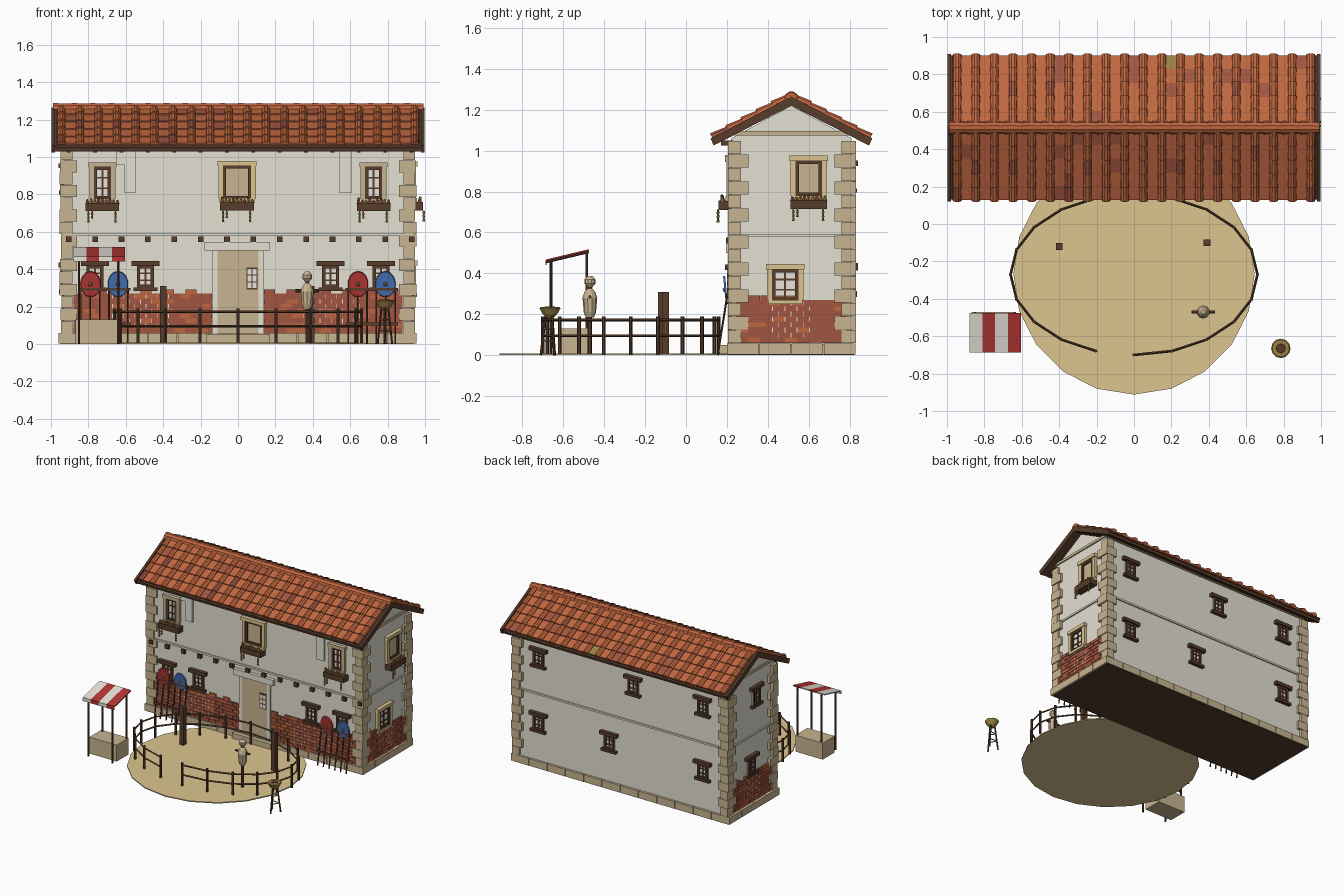
import bpy, bmesh, math, random
from mathutils import Matrix, Vector

random.seed(4)
if "Cube" in bpy.data.objects:
    bpy.data.objects.remove(bpy.data.objects["Cube"])

COLOURS = dict(plaster="E4E0D3", stone="C8B591", dark_wood="563C2B", terracotta="C0663F",
               white="F2EEE4", brick="A15540", sand="DCC58F", red="B43634",
               blue="4470B4", bronze="9C8044")


def linear(code):
    vals = [int(code[i:i + 2], 16) / 255 for i in (0, 2, 4)]
    return tuple(((v + 0.055) / 1.055) ** 2.4 for v in vals) + (1,)


MATS = {}
for name, code in COLOURS.items():
    mat = bpy.data.materials.new(name)
    mat.use_nodes = True
    mat.diffuse_color = linear(code)
    mat.node_tree.nodes["Principled BSDF"].inputs["Base Color"].default_value = linear(code)
    MATS[name] = mat


class Part:
    """Collects simple solids, placed in a local frame, into one object."""
    def __init__(self, name, frame=None):
        self.name, self.bm, self.used = name, bmesh.new(), []
        self.frame = frame or Matrix()

    def paint(self, faces, mat):
        if mat not in self.used:
            self.used.append(mat)
        for f in faces:
            f.material_index = self.used.index(mat)

    def box(self, x, y, z, mat, tilt=0):
        """x, y and z are (low, high) ranges."""
        mid = [(a + b) / 2 for a, b in (x, y, z)]
        m = Matrix.Translation(mid) @ Matrix.Rotation(tilt, 4, 'X')
        m = m @ Matrix.Diagonal([b - a for a, b in (x, y, z)] + [1])
        res = bmesh.ops.create_cube(self.bm, size=1, matrix=self.frame @ m)
        self.paint({f for v in res["verts"] for f in v.link_faces}, mat)

    def rod(self, a, b, r, mat, r2=None, sides=6, stretch=1):
        a, b = Vector(a), Vector(b)
        m = Matrix.Translation((a + b) / 2) @ (b - a).to_track_quat('Z', 'Y').to_matrix().to_4x4()
        m = m @ Matrix.Diagonal((1, stretch, 1, 1))
        res = bmesh.ops.create_cone(self.bm, cap_ends=True, segments=sides, radius1=r,
                                    radius2=r if r2 is None else r2,
                                    depth=(b - a).length, matrix=self.frame @ m)
        self.paint({f for v in res["verts"] for f in v.link_faces}, mat)

    def prism(self, ends, mat):
        """Closes two matching outlines into a solid."""
        rings = [[self.bm.verts.new(self.frame @ Vector(p)) for p in e] for e in ends]
        n = len(rings[0])
        faces = [self.bm.faces.new(rings[0]), self.bm.faces.new(rings[1])]
        for i in range(n):
            j = (i + 1) % n
            faces.append(self.bm.faces.new((rings[0][i], rings[0][j], rings[1][j], rings[1][i])))
        self.paint(faces, mat)

    def done(self):
        bmesh.ops.recalc_face_normals(self.bm, faces=self.bm.faces[:])
        mesh = bpy.data.meshes.new(self.name)
        self.bm.to_mesh(mesh)
        self.bm.free()
        for m in self.used:
            mesh.materials.append(MATS[m])
        bpy.context.collection.objects.link(bpy.data.objects.new(self.name, mesh))


# Walls
X, Y0, Y1, MID = 0.93, 0.22, 0.81, 0.515
walls = Part("walls")
outline = [(Y0, 0.03), (Y1, 0.03), (Y1, 1.06), (MID, 1.22), (Y0, 1.06)]
walls.prism([[(s * X, y, z) for y, z in outline] for s in (-1, 1)], "plaster")
walls.box((-0.94, 0.94), (0.21, 0.82), (0.578, 0.592), "plaster")
walls.box((-0.94, 0.94), (0.213, 0.817), (1.075, 1.095), "stone")
for x0, x1, z0 in ((-0.61, -0.545, 0.81), (0.54, 0.61, 0.81), (-0.65, -0.61, 0.96)):
    walls.box((x0, x1), (0.205, 0.23), (z0, 1.03), "plaster")
walls.done()

# Plinth blocks and alternating corner stones
stones = Part("plinth_and_corner_stones")
stones.box((-0.95, 0.94), (0.205, 0.825), (0, 0.004), "dark_wood")
for i in range(12):
    x = -0.96 + i * 0.16
    for j in range(4):
        y = 0.2 + j * 0.158
        if i in (0, 11) or j in (0, 3):
            stones.box((x, x + 0.155), (y, y + 0.154), (0.003, 0.058), "stone")
stones.box((-0.95, 0.945), (0.21, 0.82), (0.003, 0.055), "stone")
for i in range(15):
    wx, wy = (0.07, 0.09) if i % 2 else (0.045, 0.055)
    z = 0.06 + i * 0.066
    for s in (-1, 1):
        out = 0.95 + random.uniform(-0.006, 0.006)
        for ya, yb in ((0.205, 0.215 + wy), (0.815 - wy, 0.83)):
            stones.box(sorted((s * out, s * (0.93 - wx))), (ya, yb), (z, z + 0.064), "stone")
stones.done()


# Wall frames: local x runs along the wall, local -y points outwards
def on_wall(side, along, z):
    places = dict(front=((along, Y0), 0), back=((along, Y1), math.pi),
                  right=((X, along), math.pi / 2), left=((-X, along), -math.pi / 2))
    (x, y), angle = places[side]
    return Matrix.Translation((x, y, z)) @ Matrix.Rotation(angle, 4, 'Z')


# Exposed brick in running bond, with pale mortar joints mid-panel
def bricks(name, side, along, width):
    p = Part(name, on_wall(side, along, 0.06))
    p.box((-width / 2, width / 2), (-0.006, 0.01), (0, 0.21), "brick")
    count = round(width / 0.06)
    for row in range(9):
        for i in range(count):
            edge = i in (0, count - 1) or row == 8
            x = -width / 2 + (i + 0.5 * (row % 2)) * 0.06
            if 0 < row < 8 and abs(x) < width * 0.22:
                p.box((x - 0.0035, x + 0.0005), (-0.0115, 0.01), (row * 0.026, row * 0.026 + 0.023), "white")
            if random.random() < (0.3 if edge else 0.06):
                continue
            end = min(x + 0.057, width / 2)
            colour = random.choice(["brick"] * 3 + ["terracotta"])
            p.box((x, end), (-0.011, 0.01), (row * 0.026, row * 0.026 + 0.023), colour)
    p.done()


for label, side, along, width in (("left", "front", -0.51, 0.74), ("right", "front", 0.51, 0.74),
                                  ("right_end", "right", MID, 0.54), ("left_end", "left", MID, 0.54)):
    bricks(label + "_brickwork", side, along, width)


# Windows
def window(name, side, along, z, w, h, surround=None, pane="white", planter=False):
    p = Part(name, on_wall(side, along, z))
    a, b = w / 2, h / 2
    p.box((-a, a), (-0.006, 0.01), (-b, b), pane)
    for s in (-1, 1):
        p.box(sorted((s * a, s * (a - 0.017))), (-0.018, 0.01), (-b, b), "dark_wood")
        p.box((-a, a), (-0.018, 0.01), sorted((s * b, s * (b - 0.015))), "dark_wood")
        if surround:
            p.box(sorted((s * a, s * (a + 0.025))), (-0.022, 0.01), (-b, b), surround)
    if pane == "white":
        p.box((-0.005, 0.005), (-0.012, 0.01), (-b, b), "dark_wood")
        for k in (-1, 1):
            p.box((-a, a), (-0.012, 0.01), (k * h / 6 - 0.004, k * h / 6 + 0.004), "dark_wood")
    trim = surround or "dark_wood"
    p.box((-a - 0.03, a + 0.03), (-0.03, 0.01), (b, b + 0.026), trim)
    p.box((-a - 0.02, a + 0.02), (-0.026, 0.01), (-b - 0.02, -b), trim)
    if planter:
        p.box((-0.09, 0.09), (-0.06, 0), (-b - 0.065, -b - 0.022), "dark_wood")
        for i in range(9):
            x, up = -0.08 + i * 0.02, random.uniform(0.012, 0.028)
            p.rod((x, -0.04, -b - 0.025), (x, -0.045, -b - 0.02 + up), 0.012,
                  "brick" if i % 3 == 0 else "bronze", 0.006)
        for i, x in enumerate((-0.075, -0.055, 0.07)):
            for k in range(3 - i % 2):
                p.rod((x, -0.063, -b - 0.085 - k * 0.02), (x, -0.063, -b - 0.065 - k * 0.02), 0.008, "bronze", 0.004)
    p.done()


for s, label in ((-1, "left"), (1, "right")):
    window(label + "_upper_window", "front", s * 0.725, 0.86, 0.09, 0.17, "stone", planter=True)
    window(label + "_outer_window", "front", s * 0.765, 0.36, 0.09, 0.115)
    window(label + "_inner_window", "front", s * 0.495, 0.36, 0.09, 0.115)
    for z, level in ((0.36, "lower"), (0.87, "upper")):
        window(f"back_{level}_{label}_window", "back", s * 0.72, z, 0.09, 0.11)
window("middle_upper_window", "front", -0.005, 0.865, 0.15, 0.175, "sand", "stone", True)
window("back_upper_middle_window", "back", -0.11, 0.87, 0.09, 0.11)
window("back_lower_middle_window", "back", 0.1, 0.37, 0.09, 0.11)
window("right_end_upper_window", "right", 0.6, 0.865, 0.13, 0.17, "sand", "stone", True)
window("right_end_lower_window", "right", 0.485, 0.345, 0.13, 0.15, "sand")
window("left_end_upper_window", "left", 0.46, 0.88, 0.09, 0.12)
window("left_end_lower_window", "left", 0.52, 0.35, 0.09, 0.12)

# Door with lintel and step
door = Part("door", on_wall("front", 0, 0))
for i in range(5):
    x = -0.11 + i * 0.044
    door.box((x, x + 0.044), (-0.01, 0.01), (0.05, 0.5), "stone")
for s in (-1, 1):
    door.box(sorted((s * 0.11, s * 0.135)), (-0.014, 0.01), (0.05, 0.5), "plaster")
door.box((-0.18, 0.17), (-0.025, 0.01), (0.5, 0.545), "plaster")
door.box((-0.17, 0.17), (-0.055, 0), (0.003, 0.05), "stone")
door.box((0.045, 0.105), (-0.016, 0), (0.29, 0.41), "dark_wood")
for x in (0.051, 0.078):
    for z in (0.298, 0.335, 0.372):
        door.box((x, x + 0.021), (-0.019, 0), (z, z + 0.03), "white")
door.done()

# Projecting beam ends
beams = Part("beam_ends")
for i in range(14):
    x = -0.905 + i * 0.141
    beams.box((x - 0.015, x + 0.015), (0.195, 0.23), (0.545, 0.575), "dark_wood")
    beams.box((x - 0.01, x + 0.01), (0.17, 0.23), (1.025, 1.05), "dark_wood")
beams.done()

# Roof deck with deeper boards along the gable ends
boards = Part("roof_boards")
deck = [(0.135, 1.03), (MID, 1.222), (0.895, 1.03), (0.9, 1.05), (MID, 1.255), (0.13, 1.05)]
boards.prism([[(s * 0.985, y, z) for y, z in deck] for s in (-1, 1)], "dark_wood")
gable = [(0.135, 1.025), (MID, 1.22), (0.895, 1.025), (0.91, 1.06), (MID, 1.265), (0.12, 1.06)]
for s in (-1, 1):
    boards.prism([[(s * x, y, z) for y, z in gable] for x in (0.978, 0.997)], "dark_wood")
boards.done()


# Roof tiles: flat pans under tapered round covers, in overlapping courses
def arch(x, y, z, r):
    return [(x + r * math.cos(t * math.pi / 5), y, z + r * math.sin(t * math.pi / 5)) for t in range(6)]


SLOPE = math.atan2(0.205, 0.385)
for label, y, turn in (("front", 0.13, 0), ("back", 0.9, math.pi)):
    frame = Matrix.Translation((0, y, 1.052)) @ Matrix.Rotation(turn, 4, 'Z') @ Matrix.Rotation(SLOPE, 4, 'X')
    tiles = Part(label + "_roof_tiles", frame)
    for row in range(5):
        v = 0.008 + row * 0.084
        for col in range(20):
            x = -0.945 + col * 0.0995
            shade = "brick" if random.random() < 0.14 else "terracotta"
            if label == "back" and row == 0 and col == 7:
                shade = "bronze"
            if col < 19:
                tiles.box((x + 0.012, x + 0.088), (v, v + 0.096), (0.004, 0.016), shade, -0.08)
            shade = "brick" if random.random() < 0.06 else "terracotta"
            tiles.prism([arch(x, v - 0.004, 0.01, 0.026), arch(x, v + 0.092, 0.004, 0.022)], shade)
    tiles.done()
ridge = Part("ridge_tiles", Matrix.Translation((0, MID, 1.254)) @ Matrix.Rotation(math.pi / 2, 4, 'Z'))
for i in range(20):
    v = -0.99 + i * 0.099
    ridge.prism([arch(0, -v, 0, 0.036), arch(0, -v - 0.102, 0, 0.032)], "terracotta")
ridge.done()

# Sand ring and curved fence with a gap at the front
arena = Part("sand_ring")
arena.rod((0, -0.267, 0.001), (0, -0.267, 0.009), 0.645, "sand", sides=20)
arena.done()
fence = Part("ring_fence")
spots = [(0.66 * math.cos(a), -0.27 + 0.43 * math.sin(a))
         for a in (math.radians(-90 + 18 * i) for i in range(20))]
for i, (x, y) in enumerate(spots):
    fence.rod((x, y, 0.004), (x, y, 0.19), 0.009, "dark_wood")
    if i < 19:
        for z in (0.095, 0.172):
            fence.rod((x, y, z), (*spots[i + 1], z), 0.007, "dark_wood", sides=4)
for x, y in ((-0.4, -0.12), (0.39, -0.1)):
    fence.box((x - 0.018, x + 0.018), (y - 0.018, y + 0.018), (0.004, 0.31), "dark_wood")
fence.done()


# Turned shapes: stacked tapering rings
def turned(p, x, y, rings, mat, sides=10):
    for (r, z), (r2, z2) in zip(rings, rings[1:]):
        p.rod((x, y, z), (x, y, z2), r, mat, r2, sides)


dummy = Part("training_dummy")
dx, dy = 0.37, -0.47
dummy.rod((dx, dy, 0.004), (dx, dy, 0.34), 0.011, "dark_wood")
turned(dummy, dx, dy, [(0.02, 0.185), (0.03, 0.21), (0.036, 0.28), (0.026, 0.31), (0.012, 0.325)], "stone")
turned(dummy, dx, dy, [(0.012, 0.332), (0.027, 0.35), (0.027, 0.37), (0.012, 0.388)], "stone")
dummy.rod((dx - 0.062, dy, 0.285), (dx + 0.062, dy, 0.285), 0.009, "dark_wood")
dummy.done()

brazier = Part("brazier")
bx, by = 0.785, -0.665
turned(brazier, bx, by, [(0.015, 0.18), (0.035, 0.2), (0.052, 0.23), (0.046, 0.236)], "bronze", 12)
brazier.rod((bx, by, 0.23), (bx, by, 0.238), 0.03, "dark_wood", 0.024, 8)
for i in range(3):
    c, s = math.cos(i * 2.094 + 0.5), math.sin(i * 2.094 + 0.5)
    c2, s2 = math.cos(i * 2.094 + 2.594), math.sin(i * 2.094 + 2.594)
    brazier.rod((bx + 0.045 * c, by + 0.045 * s, 0), (bx + 0.02 * c, by + 0.02 * s, 0.2), 0.006, "dark_wood")
    for z, r in ((0.07, 0.037), (0.13, 0.029)):
        brazier.rod((bx + r * c, by + r * s, z), (bx + r * c2, by + r * s2, z), 0.004, "bronze")
brazier.done()

# Market stall with striped awning
stall = Part("market_stall")
stall.box((-0.87, -0.63), (-0.62, -0.47), (0, 0.13), "stone")
for x in (-0.85, -0.64):
    for y, top in ((-0.66, 0.46), (-0.485, 0.505)):
        stall.rod((x, y, 0), (x, y, top), 0.007, "dark_wood")
    stall.rod((x, -0.685, 0.455), (x, -0.475, 0.505), 0.006, "dark_wood")
for i in range(4):
    x, colour = -0.88 + i * 0.069, ("white", "red")[i % 2]
    stall.prism([[(xx, y, z) for y, z in ((-0.685, 0.46), (-0.475, 0.51), (-0.475, 0.518), (-0.685, 0.468))]
                 for xx in (x, x + 0.069)], colour)
    stall.box((x, x + 0.069), (-0.688, -0.682), (0.44, 0.466), colour)
stall.done()

# Weapon racks with leaning poles and round shields
for s, label in ((-1, "left"), (1, "right")):
    rack = Part(label + "_weapon_rack")
    for i in range(6):
        x = s * 0.715 - 0.125 + i * 0.05
        rack.rod((x, 0.155, 0), (x, 0.203, 0.3), 0.005, "dark_wood")
    for y, z in ((0.176, 0.1), (0.2, 0.285)):
        rack.box((s * 0.715 - 0.14, s * 0.715 + 0.14), (y - 0.01, y), (z, z + 0.014), "dark_wood")
    for dx, colour in ((-0.073, "red"), (0.073, "blue")):
        x = s * 0.715 + dx
        rack.rod((x, 0.198, 0.32), (x, 0.188, 0.319), 0.055, colour, 0.052, 14, 1.28)
        rack.rod((x, 0.19, 0.32), (x, 0.18, 0.319), 0.013, "bronze", 0.006, 8)
    rack.done()
